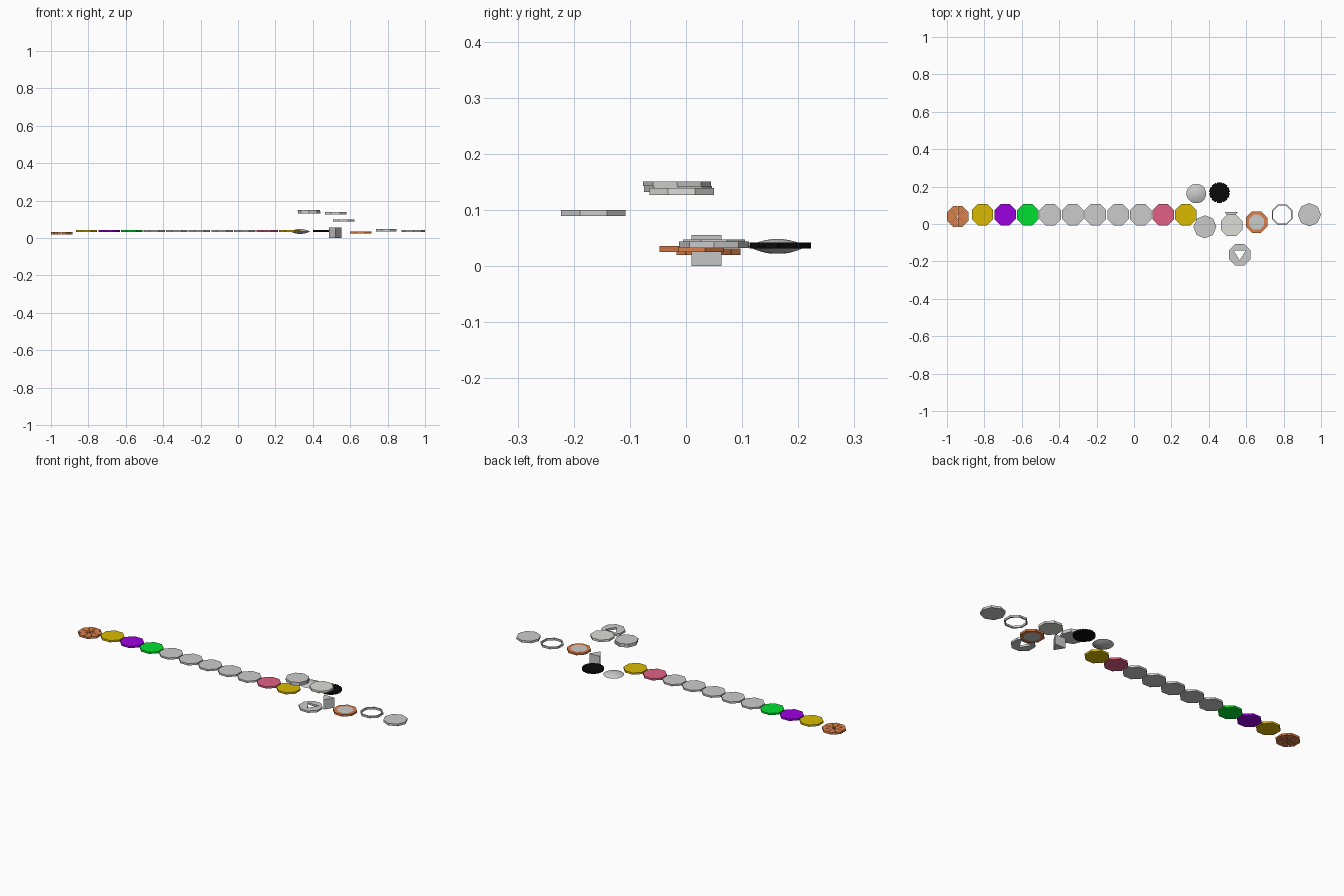
import bpy, bmesh, math
from math import pi, sin, cos

if "Cube" in bpy.data.objects:
    bpy.data.objects.remove(bpy.data.objects["Cube"])

R = 0.0622  # corner radius of the octagonal tokens


def mat(name, rgb):
    m = bpy.data.materials.new(name)
    m.diffuse_color = (*rgb, 1)
    m.use_nodes = True
    m.node_tree.nodes["Principled BSDF"].inputs["Base Color"].default_value = m.diffuse_color
    return m


orange = mat("orange", (0.72, 0.22, 0.07))
yellow = mat("yellow", (0.70, 0.50, 0.0))
purple = mat("purple", (0.33, 0.0, 0.75))
green = mat("green", (0.0, 0.75, 0.03))
pink = mat("pink", (0.75, 0.12, 0.24))
black = mat("black", (0.003, 0.003, 0.003))
pale = mat("pale", (0.72, 0.73, 0.68))
white = mat("white", (0.95, 0.93, 0.95))


def finish(name, bm, material=None):
    bmesh.ops.recalc_face_normals(bm, faces=bm.faces)
    me = bpy.data.meshes.new(name)
    bm.to_mesh(me)
    bm.free()
    ob = bpy.data.objects.new(name, me)
    bpy.context.collection.objects.link(ob)
    if material:
        me.materials.append(material)
    return ob


def ngon(x, y, r, n=8, flat=True):
    off = pi / n if flat else 0
    return [(x + r * cos(off + 2 * pi * i / n), y + r * sin(off + 2 * pi * i / n))
            for i in range(n)]


def add_prism(bm, pts, z0, z1):
    lo = [bm.verts.new((x, y, z0)) for x, y in pts]
    hi = [bm.verts.new((x, y, z1)) for x, y in pts]
    bm.faces.new(lo)
    bm.faces.new(hi)
    for i in range(len(pts)):
        j = (i + 1) % len(pts)
        bm.faces.new((lo[i], lo[j], hi[j], hi[i]))


def prism(name, pts, z0, z1, material=None):
    bm = bmesh.new()
    add_prism(bm, pts, z0, z1)
    return finish(name, bm, material)


def ring(name, x, y, r_out, r_in, z0, z1, material=None):
    bm = bmesh.new()
    loops = [[bm.verts.new((px, py, z)) for px, py in ngon(x, y, r)]
             for r, z in ((r_out, z0), (r_out, z1), (r_in, z1), (r_in, z0))]
    for a in range(4):
        p, q = loops[a], loops[(a + 1) % 4]
        for i in range(8):
            j = (i + 1) % 8
            bm.faces.new((p[i], p[j], q[j], q[i]))
    return finish(name, bm, material)


# row of plain tokens
row = [yellow, purple, green, None, None, None, None, None, pink, yellow]
for i, m in enumerate(row):
    prism(f"token_{i + 1}", ngon(-0.81 + 0.1208 * i, 0.05, R), 0.033, 0.043, m)

# sliced token: eight kite-shaped slices with narrow gaps
bm = bmesh.new()
cx, cy, ap = -0.9425, 0.04, R * cos(pi / 8)
for i in range(8):
    a, b = i * pi / 4, (i + 1) * pi / 4
    mid, s = (a + b) / 2, 0.955
    ox, oy = cx + 0.0025 * cos(mid), cy + 0.0025 * sin(mid)
    pts = [(0, 0), (ap * cos(a), ap * sin(a)), (R * cos(mid), R * sin(mid)),
           (ap * cos(b), ap * sin(b))]
    add_prism(bm, [(ox + s * px, oy + s * py) for px, py in pts], 0.02, 0.031)
finish("sliced_token", bm, orange)

# large plain token at the right end
prism("end_token", ngon(0.9375, 0.05, R, flat=False), 0.032, 0.044)

# thin open ring
ring("thin_ring", 0.792, 0.05, R * 0.96, R * 0.84, 0.036, 0.047, white)

# two-tone token: outer ring and inner core
ring("core_ring", 0.655, 0.01, R, 0.043, 0.025, 0.036, orange)
prism("core_disc", ngon(0.655, 0.01, 0.043), 0.025, 0.036)

# raised pale token
prism("pale_token", ngon(0.522, -0.008, R), 0.127, 0.139, pale)

# stacked pair of tokens
prism("stack_lower", ngon(0.38, -0.014, 0.0605, flat=False), 0.132, 0.143)
prism("stack_upper", ngon(0.378, -0.016, 0.0605, flat=False), 0.143, 0.151)

# triangular plug
tri = [(-0.033, 0.0265), (0.0, -0.0265), (0.033, 0.0265)]
prism("triangle_plug", [(0.52 + x, 0.0365 + y) for x, y in tri], 0.0, 0.055)

# token with triangular hole
holed = prism("holed_token", ngon(0.565, -0.165, R), 0.089, 0.100)
cutter = prism("hole_cutter", [(0.565 + x, -0.167 + y) for x, y in tri], 0.07, 0.12)
cutter.hide_render = True
cutter.hide_viewport = True
cut = holed.modifiers.new("hole", 'BOOLEAN')
cut.operation = 'DIFFERENCE'
cut.solver = 'EXACT'
cut.object = cutter
bpy.context.view_layer.objects.active = holed
holed.select_set(True)
bpy.ops.object.modifier_apply(modifier="hole")
holed.select_set(False)
bpy.data.objects.remove(cutter)

# black token with notched edge
pts = []
for i in range(10):
    for d, r in ((-0.36, 0.056), (0.36, 0.056), (0.5, 0.049)):
        a = 2 * pi * (i + d) / 10 + pi / 2
        pts.append((0.457 + r * cos(a), 0.168 + r * sin(a)))
prism("notched_token", pts, 0.031, 0.042, black)

# lens: biconvex disc turned from a half profile
bm = bmesh.new()
n, k, r, h, zc = 16, 5, 0.053, 0.0135, 0.035
rings = []
for s in range(-k + 1, k):
    rad = r * (1 - abs(s) / k)
    z = zc + math.copysign(h * (1 - (rad / r) ** 2), s)
    rings.append([bm.verts.new((x, y, z)) for x, y in ngon(0.333, 0.163, max(rad, 1e-4), n)])
rings.sort(key=lambda v: v[0].co.z)
for p, q in zip(rings, rings[1:]):
    for i in range(n):
        j = (i + 1) % n
        bm.faces.new((p[i], p[j], q[j], q[i]))
bm.faces.new(rings[0])
bm.faces.new(rings[-1])
lens = finish("lens", bm)
bpy.context.view_layer.objects.active = lens
lens.select_set(True)
bpy.ops.object.shade_smooth_by_angle(angle=math.radians(30))
